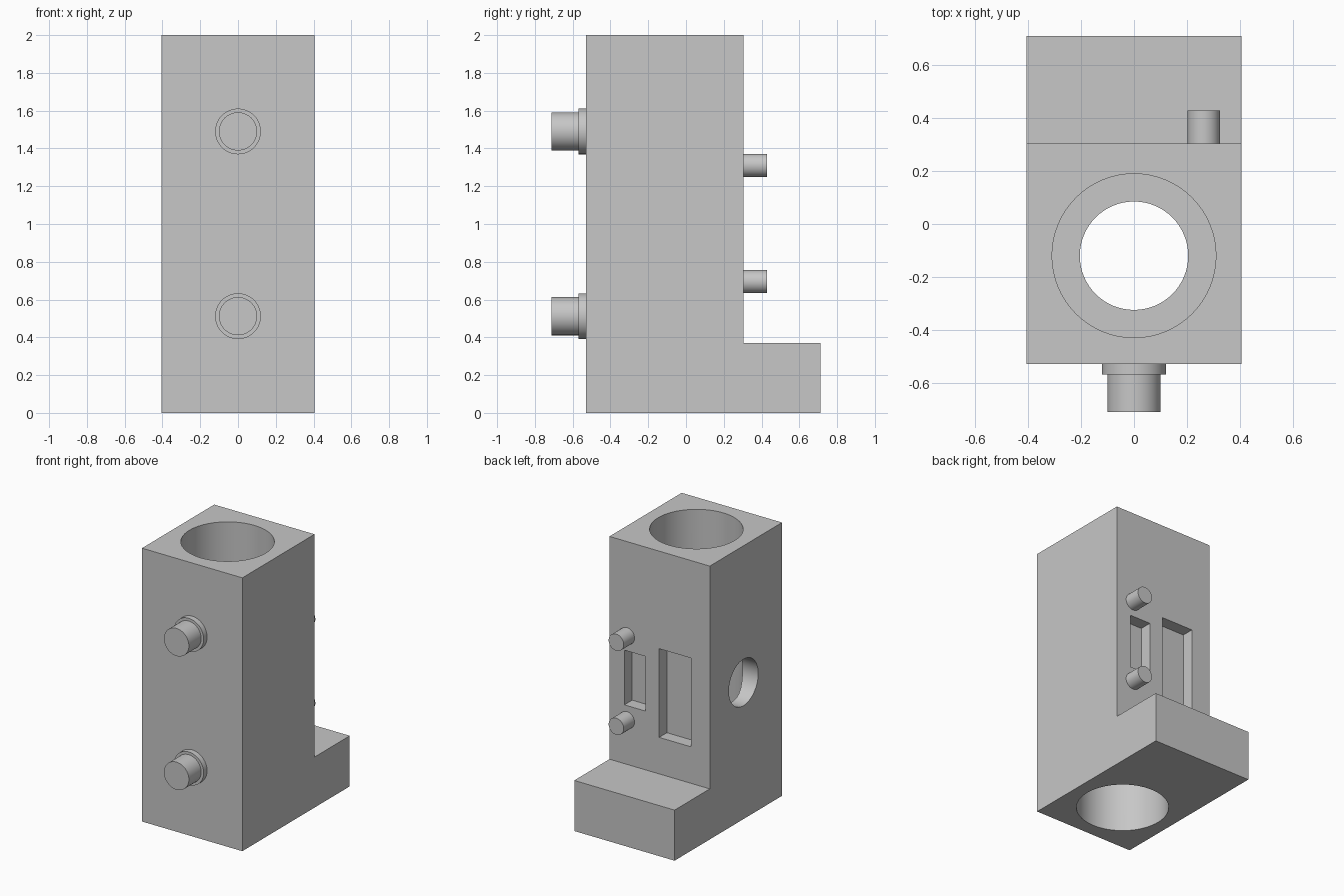
import bpy, bmesh
from math import radians
from mathutils import Matrix

cube = bpy.data.objects.get("Cube")
if cube:
    bpy.data.objects.remove(cube, do_unlink=True)

grey = bpy.data.materials.new("plain grey")
grey.use_nodes = True
grey.diffuse_color = (0.57, 0.57, 0.57, 1)
grey.node_tree.nodes["Principled BSDF"].inputs["Base Color"].default_value = grey.diffuse_color


def make(name, bm, cutter=False):
    bmesh.ops.recalc_face_normals(bm, faces=bm.faces)
    mesh = bpy.data.meshes.new(name)
    bm.to_mesh(mesh)
    bm.free()
    mesh.materials.append(grey)
    obj = bpy.data.objects.new(name, mesh)
    bpy.context.collection.objects.link(obj)
    obj.hide_render = cutter
    return obj


def cylinder(name, axis, radius, start, end, cutter=False, sides=64):
    """Cylinder along x, y or z; start is its first end, end the last coordinate."""
    i = "xyz".index(axis)
    centre = list(start)
    centre[i] = (start[i] + end) / 2
    turn = {"x": Matrix.Rotation(radians(90), 4, "Y"),
            "y": Matrix.Rotation(radians(90), 4, "X"),
            "z": Matrix.Identity(4)}[axis]
    bm = bmesh.new()
    bmesh.ops.create_cone(bm, cap_ends=True, segments=sides, radius1=radius, radius2=radius,
                          depth=abs(end - start[i]), matrix=Matrix.Translation(centre) @ turn)
    return make(name, bm, cutter)


def box(name, low, high, cutter=False):
    size = [b - a for a, b in zip(low, high)]
    centre = [(a + b) / 2 for a, b in zip(low, high)]
    bm = bmesh.new()
    bmesh.ops.create_cube(bm, size=1, matrix=Matrix.Translation(centre) @ Matrix.Diagonal((*size, 1)))
    return make(name, bm, cutter)


def smooth(obj):
    bpy.ops.object.select_all(action="DESELECT")
    obj.select_set(True)
    bpy.context.view_layer.objects.active = obj
    bpy.ops.object.shade_smooth_by_angle(angle=radians(30))


# L-shaped body, extruded sideways from its side profile
half, front, back, rear = 0.406, -0.53, 0.305, 0.712
profile = [(front, 0), (rear, 0), (rear, 0.37), (back, 0.37), (back, 2), (front, 2)]
bm = bmesh.new()
face = bm.faces.new([bm.verts.new((-half, y, z)) for y, z in profile])
side = bmesh.ops.extrude_face_region(bm, geom=[face])["geom"]
bmesh.ops.translate(bm, vec=(2 * half, 0, 0),
                    verts=[v for v in side if isinstance(v, bmesh.types.BMVert)])
body = make("body", bm)

# Stepped bore, side port and two shallow pockets in the back
bore_y = -0.12
pocket_floor = back - 0.09
cutters = [
    cylinder("through_bore_cutter", "z", 0.205, (0, bore_y, -0.1), 2.1, True),
    cylinder("lower_bore_cutter", "z", 0.31, (0, bore_y, -0.1), 1.2, True),
    cylinder("upper_bore_cutter", "z", 0.31, (0, bore_y, 1.3), 2.1, True),
    cylinder("side_port_cutter", "x", 0.17, (-0.5, -0.085, 1), -0.1, True),
    box("small_pocket_cutter", (0.116, pocket_floor, 0.8), (0.285, 0.4, 1.2), True),
    box("large_pocket_cutter", (-0.253, pocket_floor, 0.637), (0.004, 0.4, 1.286), True),
]
for cutter in cutters:
    mod = body.modifiers.new(cutter.name, "BOOLEAN")
    mod.operation = "DIFFERENCE"
    mod.solver = "EXACT"
    mod.object = cutter

# Bake the cuts, then remove the cutters
bpy.context.view_layer.update()
cut = bpy.data.meshes.new_from_object(body.evaluated_get(bpy.context.evaluated_depsgraph_get()))
body.modifiers.clear()
body.data = cut
for cutter in cutters:
    bpy.data.objects.remove(cutter, do_unlink=True)
smooth(body)

# Collared studs on the front and plain pegs on the back
for place, stud_z, peg_z in (("upper", 1.49, 1.31), ("lower", 0.512, 0.695)):
    smooth(cylinder(place + "_stud_collar", "y", 0.121, (0, front, stud_z), -0.57))
    smooth(cylinder(place + "_stud", "y", 0.101, (0, front, stud_z), -0.712))
    smooth(cylinder(place + "_back_peg", "y", 0.061, (0.264, back, peg_z), 0.43))
